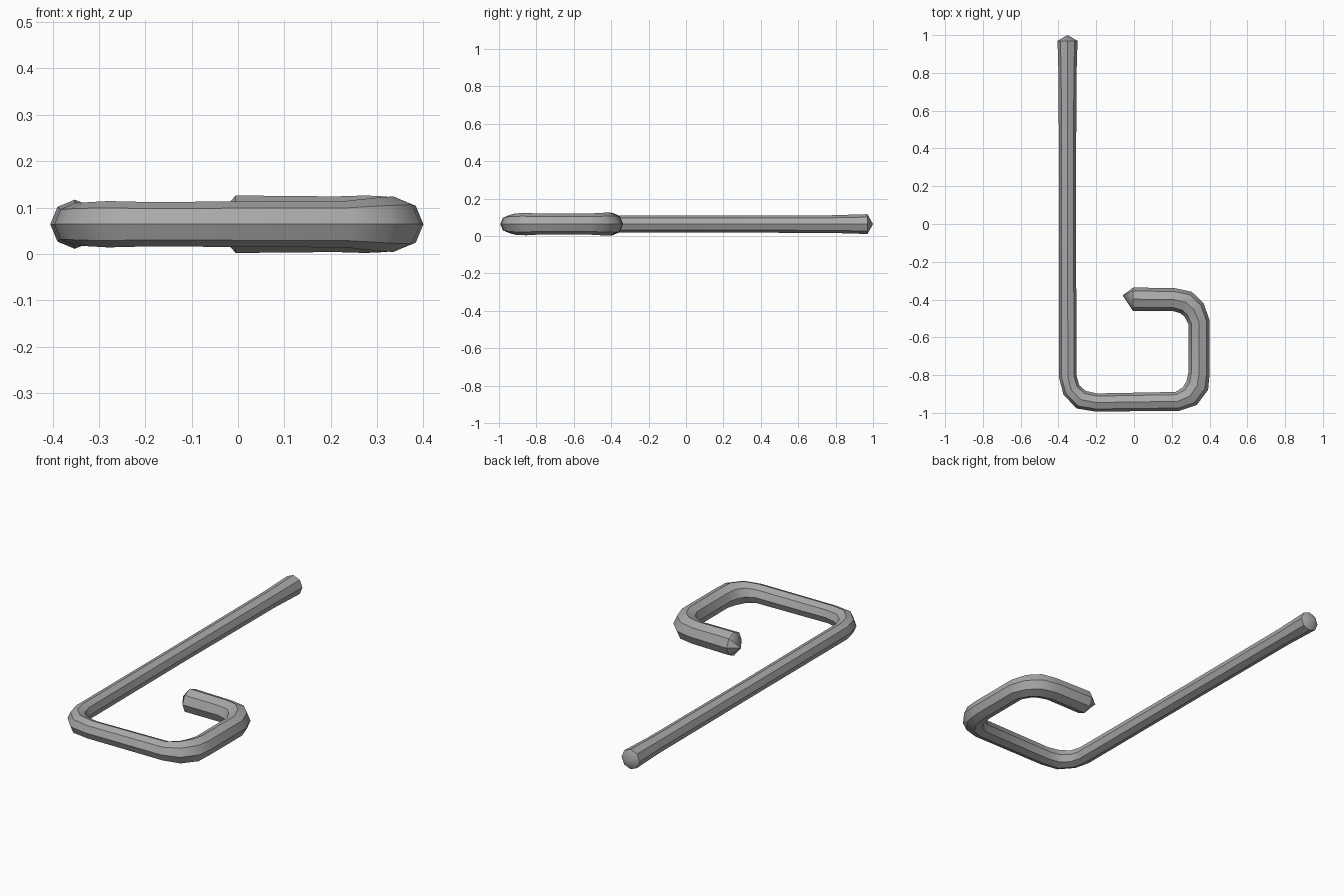
import bpy, bmesh, math
from mathutils import Vector

cube = bpy.data.objects.get("Cube")
if cube:
    bpy.data.objects.remove(cube, do_unlink=True)

SIDES = 8
MID_Z = 0.064

# One plain grey metal
metal = bpy.data.materials.new("grey_metal")
metal.use_nodes = True
GREY = (0.40, 0.40, 0.40, 1.0)
metal.diffuse_color = GREY
metal.node_tree.nodes["Principled BSDF"].inputs["Base Color"].default_value = GREY

# Rod centre line: x, y, radius
PATH = [
    (-0.352, 0.970, 0.053), (-0.352, 0.770, 0.047), (-0.352, 0.000, 0.045),  # long stem
    (-0.350, -0.810, 0.046), (-0.332, -0.878, 0.047),                        # first bend
    (-0.280, -0.930, 0.050), (-0.200, -0.945, 0.048),
    (0.230, -0.939, 0.050), (0.295, -0.912, 0.057),                          # second bend
    (0.335, -0.855, 0.060), (0.344, -0.790, 0.056),
    (0.344, -0.520, 0.056), (0.318, -0.455, 0.060),                          # third bend
    (0.275, -0.415, 0.062), (0.210, -0.400, 0.060),
    (-0.005, -0.398, 0.062),                                                 # short return
]
STEM_TIP = (-0.352, 1.0, 0.064)
HOOK_TIP = (-0.060, -0.378, 0.064)


def swept_rod(name, path, start_tip, end_tip):
    """Octagonal rod along a flat path, closed by a low point at each end."""
    bm = bmesh.new()
    pts = [Vector((x, y, MID_Z)) for x, y, _ in path]
    rings = []
    for i, p in enumerate(pts):
        before = (p - pts[i - 1]).normalized() if i else None
        after = (pts[i + 1] - p).normalized() if i < len(pts) - 1 else None
        before, after = before or after, after or before
        tangent = (before + after).normalized()
        side = Vector((-tangent.y, tangent.x, 0)) / tangent.dot(before)
        r = path[i][2]
        ring = []
        for k in range(SIDES):
            a = 2 * math.pi * k / SIDES
            ring.append(bm.verts.new(p + side * r * math.cos(a)
                                     + Vector((0, 0, r * math.sin(a)))))
        rings.append(ring)
    # Sides of the rod
    for a, b in zip(rings, rings[1:]):
        for k in range(SIDES):
            n = (k + 1) % SIDES
            bm.faces.new((a[k], a[n], b[n], b[k]))
    # Pointed ends
    for ring, tip in ((rings[0], start_tip), (rings[-1], end_tip)):
        t = bm.verts.new(tip)
        for k in range(SIDES):
            bm.faces.new((ring[k], ring[(k + 1) % SIDES], t))
    bmesh.ops.recalc_face_normals(bm, faces=bm.faces[:])
    mesh = bpy.data.meshes.new(name)
    bm.to_mesh(mesh)
    bm.free()
    mesh.materials.append(metal)
    obj = bpy.data.objects.new(name, mesh)
    bpy.context.collection.objects.link(obj)
    return obj


rod = swept_rod("bent_hook_rod", PATH, STEM_TIP, HOOK_TIP)

# Soft bends, crisp long edges
bpy.ops.object.select_all(action='DESELECT')
rod.select_set(True)
bpy.context.view_layer.objects.active = rod
bpy.ops.object.shade_smooth_by_angle(angle=math.radians(35))
